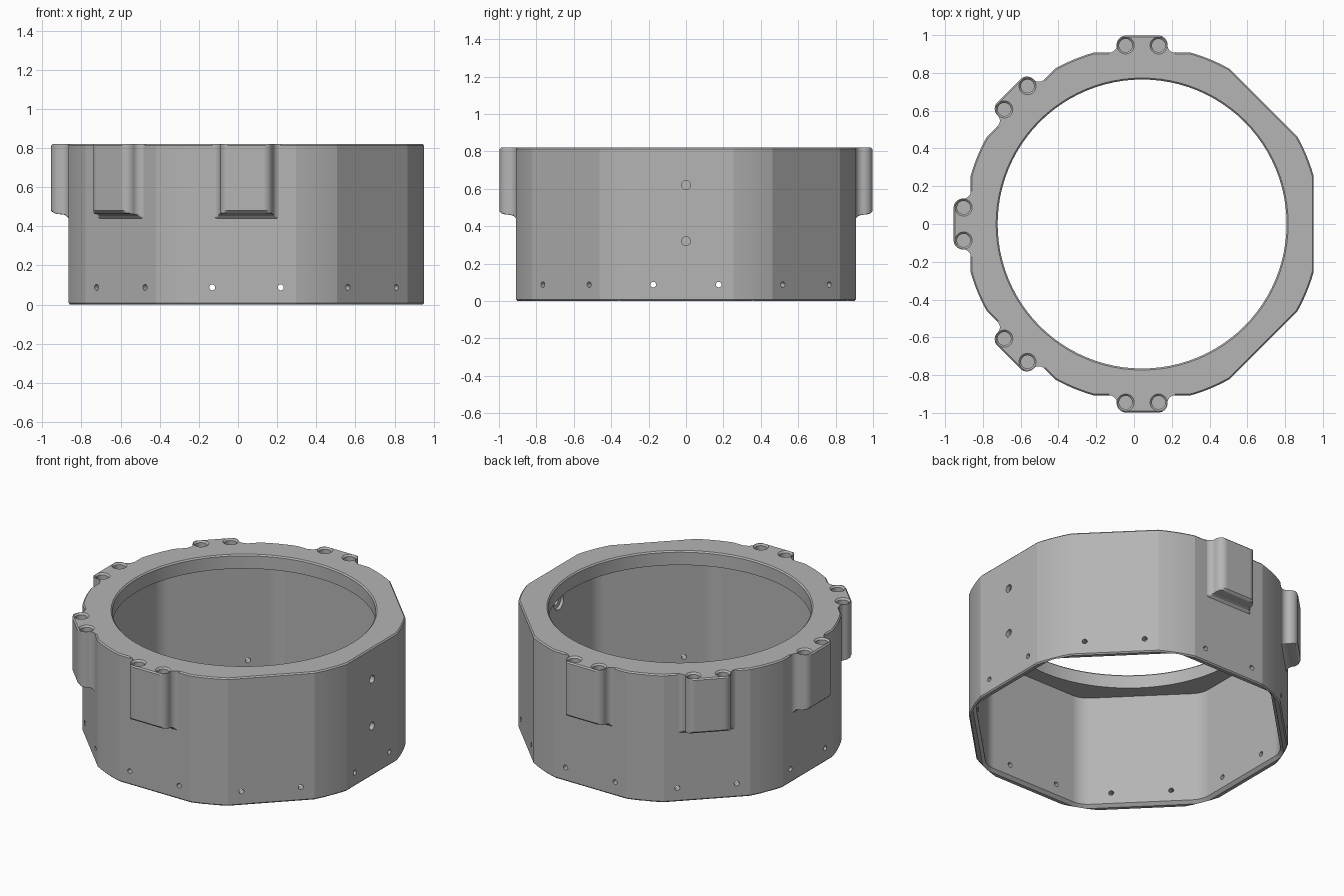
import bpy, bmesh
from math import pi, sin, cos, acos, radians
from mathutils import Matrix

if "Cube" in bpy.data.objects:
    bpy.data.objects.remove(bpy.data.objects["Cube"], do_unlink=True)

CX = 0.043                     # ring axis
HEIGHT = 0.82
FLAT, ROUND = 0.908, 0.943     # outer flats and rounded corners
INNER, FILLET = 0.86, 0.14     # cavity flats and corner fillet
BORE = 0.765

grey = bpy.data.materials.new("Plain grey")
grey.use_nodes = True
colour = (0.46, 0.46, 0.46, 1)
grey.diffuse_color = colour
grey.node_tree.nodes["Principled BSDF"].inputs["Base Color"].default_value = colour


def loft(name, rings, octant=0):
    """Closed solid through rings of (radial, tangential, z) points."""
    bm = bmesh.new()
    loops = [[bm.verts.new(p) for p in ring] for ring in rings]
    n = len(loops[0])
    for a, b in zip(loops, loops[1:]):
        for i in range(n):
            j = (i + 1) % n
            bm.faces.new((a[i], a[j], b[j], b[i]))
    bm.faces.new(loops[0][::-1])
    bm.faces.new(loops[-1])
    bmesh.ops.recalc_face_normals(bm, faces=bm.faces)
    bm.transform(Matrix.Translation((CX, 0, 0)) @ Matrix.Rotation(octant * pi / 4, 4, 'Z'))
    mesh = bpy.data.meshes.new(name)
    bm.to_mesh(mesh)
    bm.free()
    mesh.materials.append(grey)
    ob = bpy.data.objects.new(name, mesh)
    bpy.context.collection.objects.link(ob)
    return ob


def arc(cx, cy, r, start, end, steps):
    return [(cx + r * cos(start + (end - start) * i / steps),
             cy + r * sin(start + (end - start) * i / steps)) for i in range(steps + 1)]


def circle(r, x=0, y=0, steps=40):
    return arc(x, y, r, 0, 2 * pi, steps)[:-1]


def level(outline, z, scale=1):
    return [(x * scale, y * scale, z) for x, y in outline]


def combine(tool, operation):
    mod = body.modifiers.new("Combine", 'BOOLEAN')
    mod.operation, mod.solver, mod.object = operation, 'EXACT', tool
    bpy.ops.object.modifier_apply(modifier=mod.name)
    bpy.data.objects.remove(tool, do_unlink=True)


def drill(octant, tang, z, sections):
    """Radial hole; sections are (distance from axis, radius)."""
    rings = [[(d, t, h) for t, h in circle(r, tang, z)] for d, r in sections]
    combine(loft("drill", rings, octant), 'DIFFERENCE')


# Outlines: circle trimmed by an octagon, and a filleted octagon
half = acos(FLAT / ROUND)
outer, inner = [], []
corner = (INNER - FILLET) / cos(pi / 8)
for k in range(8):
    a = k * pi / 4
    outer += arc(0, 0, ROUND, a + half, a + pi / 4 - half, 6)
    inner += arc(corner * cos(a + pi / 8), corner * sin(a + pi / 8), FILLET, a, a + pi / 4, 8)

# Main body with slightly eased edges
body = loft("ring_housing", [level(outer, 0, 0.992), level(outer, 0.008),
                             level(outer, HEIGHT - 0.008), level(outer, HEIGHT, 0.992)])
bpy.context.view_layer.objects.active = body
body.select_set(True)

# Screw bosses: flared root, rounded outer corners, blended underside
side = arc(0.948, 0.175, 0.041, pi, 1.5 * pi, 10) + arc(0.948, 0.085, 0.05, pi / 2, 0, 10)
side = [(0.88, 0.175)] + side
boss = side + [(r, -t) for r, t in reversed(side)]
caps = [(0.438, 0.905), (0.446, 0.913), (0.454, 0.92), (0.46, 0.935), (0.463, 0.965),
        (0.468, 0.985), (0.48, 0.998), (HEIGHT - 0.008, 0.998), (HEIGHT, 0.99)]
for k in range(2, 7):
    rings = [[(min(r, cap), t, z) for r, t in boss] for z, cap in caps]
    combine(loft("boss", rings, k), 'UNION')

# Octagonal cavity with eased mouth, leaving a lip at the top
combine(loft("cavity", [level(inner, -0.02, 1.045), level(inner, 0.018), level(inner, 0.73)]),
        'DIFFERENCE')
bore = [(0.6, BORE), (HEIGHT - 0.008, BORE), (HEIGHT + 0.01, BORE + 0.018)]
combine(loft("bore", [level(circle(r, steps=96), z) for z, r in bore]), 'DIFFERENCE')

# Chamfered screw holes in the bosses
for k in range(2, 7):
    for t in (-0.087, 0.087):
        rings = [level(circle(r, 0.945, t), z) for z, r in
                 ((0.56, 0.035), (HEIGHT - 0.01, 0.035), (HEIGHT + 0.005, 0.05))]
        combine(loft("screw_hole", rings, k), 'DIFFERENCE')

# Pin holes around the foot, two on every flat
for k in range(8):
    for t in (-0.175, 0.175):
        drill(k, t, 0.088, ((0.8, 0.015), (1.0, 0.015)))

# Two counterbored holes through one flat
for z in (0.32, 0.62):
    drill(0, 0, z, ((0.8, 0.05), (0.88, 0.05), (0.8801, 0.024), (1.0, 0.024)))

# Smooth curved surfaces, crisp flats
bpy.ops.object.shade_smooth_by_angle(angle=radians(12))
weighted = body.modifiers.new("Even shading", 'WEIGHTED_NORMAL')
weighted.keep_sharp = True
